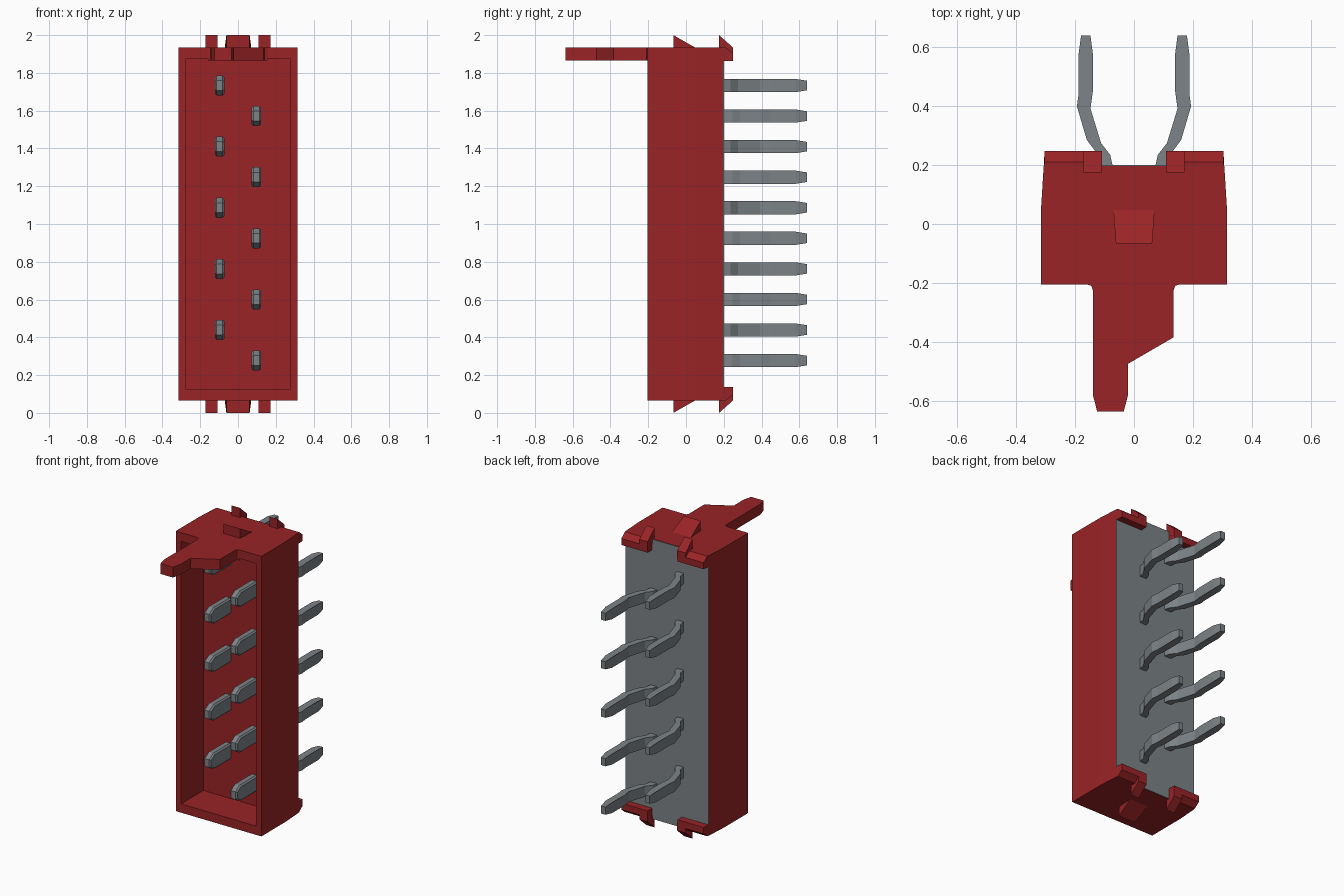
import bpy, bmesh
from mathutils import Vector

if "Cube" in bpy.data.objects:
    bpy.data.objects.remove(bpy.data.objects["Cube"])


def material(name, rgb):
    m = bpy.data.materials.new(name)
    m.use_nodes = True
    m.diffuse_color = (*rgb, 1)
    m.node_tree.nodes["Principled BSDF"].inputs["Base Color"].default_value = (*rgb, 1)
    return m


RED = material("housing red", (0.32, 0.017, 0.019))
GREY = material("metal grey", (0.20, 0.225, 0.24))
MID = 1.0  # middle height, used for top/bottom mirroring


def prism(name, pts, axis, lo, hi, mat, edit=None, flip_x=False, flip_z=False):
    """Extrude a 2D profile along an axis: 'z' takes (x, y), 'x' takes (y, z)."""
    bm = bmesh.new()
    place = {"z": lambda a, b, h: (a, b, h), "x": lambda a, b, h: (h, a, b)}[axis]
    base = bm.faces.new([bm.verts.new(place(a, b, lo)) for a, b in pts])
    top = bmesh.ops.extrude_face_region(bm, geom=[base])["geom"]
    shift = Vector(place(0, 0, hi - lo))
    for v in top:
        if isinstance(v, bmesh.types.BMVert):
            v.co += shift
    bmesh.ops.recalc_face_normals(bm, faces=bm.faces)
    if edit:
        edit(bm)
    for v in bm.verts:
        if flip_x:
            v.co.x = -v.co.x
        if flip_z:
            v.co.z = 2 * MID - v.co.z
    bmesh.ops.recalc_face_normals(bm, faces=bm.faces)
    me = bpy.data.meshes.new(name)
    bm.to_mesh(me)
    bm.free()
    me.materials.append(mat)
    ob = bpy.data.objects.new(name, me)
    bpy.context.collection.objects.link(ob)
    return ob


# Housing: slightly tapered box with an open cavity in the front
def hollow_front(bm):
    front = min(bm.faces, key=lambda f: f.calc_center_median().y)
    bmesh.ops.inset_region(bm, faces=[front], thickness=0.056)
    for v in front.verts:
        v.co.z += 0.019 if v.co.z < MID else -0.019
    bmesh.ops.inset_region(bm, faces=[front], thickness=0.0)
    for v in front.verts:
        v.co.y = 0.03


prism("housing", [(-0.316, -0.205), (0.316, -0.205), (0.316, 0.05),
                  (0.307, 0.197), (-0.307, 0.197), (-0.316, 0.05)],
      "z", 0.065, 1.935, RED, hollow_front)

# Thin grey backing over the rear face
prism("rear_plate", [(-0.306, 0.196), (0.306, 0.196), (0.306, 0.2), (-0.306, 0.2)],
      "z", 0.067, 1.933, GREY)

# Keying tab reaching forward from the top
prism("key_tab", [(-0.16, -0.2), (-0.16, -0.205), (-0.145, -0.21), (-0.14, -0.225),
                  (-0.14, -0.58), (-0.125, -0.638), (-0.035, -0.638), (-0.02, -0.58),
                  (-0.02, -0.475), (0.135, -0.385), (0.135, -0.225), (0.14, -0.21),
                  (0.155, -0.205), (0.155, -0.2)], "z", 1.865, 1.935, RED)


# Wedge, rear lips and hooks on both ends
def narrow_front(bm):
    for v in bm.verts:
        if v.co.y < 0:
            v.co.x *= 0.88


def taper_lip(bm):
    for v in bm.verts:
        if v.co.x > 0.2 and v.co.y > 0.2:
            v.co.x -= 0.003


for end, fz in (("top", False), ("bottom", True)):
    prism(end + "_wedge", [(-0.067, 1.93), (-0.067, 2.0), (0.047, 1.935), (0.047, 1.93)],
          "x", -0.07, 0.07, RED, narrow_front, flip_z=fz)
    for side, fx in (("left", False), ("right", True)):
        prism(f"{end}_{side}_lip", [(0.19, 1.862), (0.19, 1.935), (0.21, 1.935),
                                    (0.248, 1.905), (0.248, 1.862)],
              "x", 0.11, 0.307, RED, taper_lip, flip_x=fx, flip_z=fz)
        prism(f"{end}_{side}_hook", [(0.175, 1.92), (0.175, 2.0), (0.248, 1.935),
                                     (0.248, 1.88)],
              "x", 0.109, 0.171, RED, flip_x=fx, flip_z=fz)

# Contacts: a blade in the cavity and a kinked leg at the rear, staggered in two columns
LEG = [(0.073, 0.15), (0.073, 0.2), (0.081, 0.235), (0.112, 0.275), (0.148, 0.392),
       (0.14, 0.45), (0.14, 0.58), (0.148, 0.64), (0.18, 0.64), (0.188, 0.58),
       (0.188, 0.445), (0.194, 0.4), (0.16, 0.285), (0.13, 0.245), (0.121, 0.2),
       (0.121, 0.15)]

for i in range(10):
    z = 0.277 + 0.1618 * i
    right = i % 2 == 1

    def taper_tip(bm):
        for v in bm.verts:
            if v.co.y > 0.6:
                v.co.z = z + (v.co.z - z) * 0.72

    def soften(bm):
        edges = [e for e in bm.edges if abs(e.verts[0].co.x - e.verts[1].co.x) < 1e-5]
        bmesh.ops.bevel(bm, geom=edges, offset=0.009, segments=1, affect="EDGES")

    prism(f"contact_leg_{i + 1}", LEG, "z", z - 0.035, z + 0.035, GREY,
          taper_tip, flip_x=right)
    prism(f"contact_blade_{i + 1}",
          [(0.1, z - 0.053), (0.1, z + 0.053), (-0.145, z + 0.053), (-0.19, z + 0.026),
           (-0.19, z - 0.026), (-0.145, z - 0.053)],
          "x", 0.072, 0.122, GREY, soften, flip_x=right)
